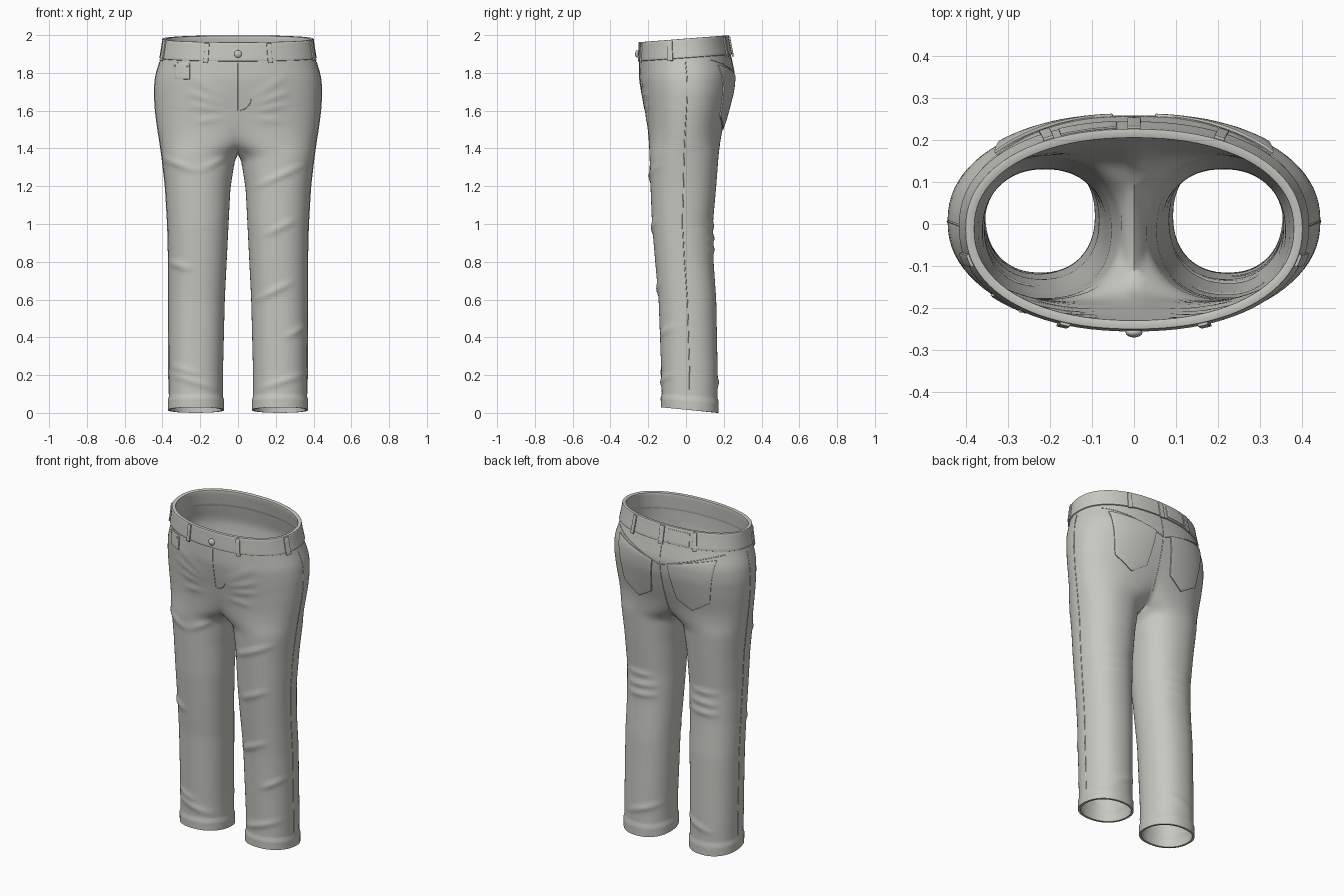
import bpy, bmesh, math
from mathutils import Vector

cube = bpy.data.objects.get("Cube")
if cube:
    bpy.data.objects.remove(cube, do_unlink=True)

cloth = bpy.data.materials.new("warm_grey_cloth")
cloth.use_nodes = True
GREY = (0.58, 0.58, 0.54, 1)
cloth.diffuse_color = GREY
cloth.node_tree.nodes["Principled BSDF"].inputs["Base Color"].default_value = GREY

# Half section by height: z, outer x, inner x, front y, back y
ROWS = [(0, .365, .08, -.127, .167), (.2, .367, .08, -.13, .168), (.6, .368, .07, -.145, .16),
        (.8, .368, .06, -.163, .146), (1, .373, .05, -.18, .142), (1.2, .385, .04, -.188, .16),
        (1.33, .4, .022, -.192, .17), (1.37, .405, .012, -.193, .173), (1.4, .41, -.055, -.195, .177),
        (1.44, .415, -.12, -.197, .182), (1.5, .425, -.21, -.202, .193), (1.6, .438, -.32, -.217, .222),
        (1.7, .444, -.4, -.235, .25), (1.78, .438, -.425, -.247, .258), (1.88, .408, -.408, -.248, .236),
        (1.98, .392, -.392, -.242, .217)]
POWER, SPLIT, CUT = 2.2, 1.4, .763
OUTER, INNER = 44, 16


def clamp(v):
    return max(0.0, min(1.0, v))


def linear(z):
    z = max(ROWS[0][0], min(ROWS[-1][0], z))
    for a, b in zip(ROWS, ROWS[1:]):
        if z <= b[0]:
            f = (z - a[0]) / (b[0] - a[0])
            return [p + (q - p) * f for p, q in zip(a, b)][1:]


def section(z, grow=0):
    """Centre and radii of the smoothed half section."""
    o, i, f, b = [sum(c) / 3 for c in zip(linear(z - .02), linear(z), linear(z + .02))]
    grow += .006 * clamp((.085 - z) / .015)
    return (o + i) / 2, (f + b) / 2, (o - i) / 2 + grow, (b - f) / 2 + grow


def power(v, e):
    return math.copysign(abs(v) ** e, v)


def around(t, z, grow=0):
    """Surface point at an angle, with the tilted waist and hems."""
    cx, cy, rx, ry = section(z, grow)
    x = cx + rx * power(math.cos(t), 2 / POWER)
    y = cy + ry * power(math.sin(t), 2 / POWER)
    tilt = .017 * y / .22 * clamp((z - 1.6) / .3) - .1 * (y - .02) * clamp((.3 - z) / .3)
    return Vector((x, y, z + tilt))


def on(x, z, side, grow=0):
    """Surface point at x on the front (-1) or back (1)."""
    cx, cy, rx, ry = section(z)
    d = max(-1, min(1, (abs(x) - cx) / rx))
    p = around(side * math.acos(power(d, POWER / 2)), z, grow)
    p.x = math.copysign(p.x, x)
    return p


def finish(obj, thickness=0, offset=-1, bevel=0, angle=40):
    obj.data.materials.append(cloth)
    bpy.ops.object.select_all(action='DESELECT')
    obj.select_set(True)
    bpy.context.view_layer.objects.active = obj
    if thickness:
        m = obj.modifiers.new("thickness", 'SOLIDIFY')
        m.thickness, m.offset = thickness, offset
        bpy.ops.object.modifier_apply(modifier=m.name)
    if bevel:
        m = obj.modifiers.new("rounding", 'BEVEL')
        m.width, m.segments, m.limit_method, m.angle_limit = bevel, 2, 'ANGLE', 1
        bpy.ops.object.modifier_apply(modifier=m.name)
    bpy.ops.object.shade_smooth_by_angle(angle=math.radians(angle))


def to_object(name, bm):
    mesh = bpy.data.meshes.new(name)
    bm.to_mesh(mesh)
    bm.free()
    obj = bpy.data.objects.new(name, mesh)
    bpy.context.collection.objects.link(obj)
    return obj


def half_ring(z, grow):
    cx, cy, rx, ry = section(z, grow)
    tc = math.acos(-max(0, min(CUT, cx / rx)) ** (POWER / 2))
    pts = [around(tc * (2 * i / OUTER - 1), z, grow) for i in range(OUTER + 1)]
    inner = [around(tc + (2 * math.pi - 2 * tc) * j / INNER, z, grow) for j in range(1, INNER)]
    if z >= SPLIT:
        pts[0].x = pts[-1].x = 0
    for j, p in enumerate(inner):
        p.x = 0 if z >= SPLIT else max(p.x, (SPLIT - z) * .4 if z > 1.35 else 0)
        p.z -= .03 * math.sin(math.pi * (j + 1) / INNER) * clamp((z - 1.1) / .3)
    return pts, inner


def shell(name, heights, grow=0):
    """Loft of both halves; below the split each half closes into a leg."""
    bm = bmesh.new()
    for s in (1, -1):
        last = None
        for z in heights:
            pts, inner = half_ring(z, grow)
            legs = z < SPLIT + .001
            ring = [bm.verts.new((p.x * s, p.y, p.z)) for p in (pts + inner if legs else pts)]
            if last:
                n = len(ring)
                for i in range(n if len(last) == n and legs else OUTER):
                    k = (i + 1) % n
                    f = [ring[i], ring[k], last[k], last[i]]
                    bm.faces.new(f if s > 0 else f[::-1])
            last = ring
    bmesh.ops.remove_doubles(bm, verts=bm.verts, dist=.0004)
    bm.normal_update()
    return bm


# Folds: x, z to x, z, side, height
PAIRED = [(.08, 1.66, .24, 1.78, -1, .006), (.09, 1.63, .26, 1.7, -1, .007), (.1, 1.6, .25, 1.63, -1, .006),
          (.1, 1.56, .22, 1.54, -1, .005), (.12, .87, .3, .86, 1, .008), (.12, .93, .3, .92, 1, .008),
          (.14, .99, .3, .99, 1, .007), (.1, .2, .28, .14, 1, .008), (.12, .13, .34, .2, -1, .008)]
SINGLE = [(-.4, 1.35, -.22, 1.28, -1, .009), (.1, 1.2, .34, 1.31, -1, .009), (.14, .94, .3, 1.02, -1, .008),
          (.1, .6, .28, .69, -1, .009), (-.37, .8, -.25, .76, -1, .009), (-.2, 1.28, -.06, 1.36, -1, .007),
          (-.35, .25, -.2, .2, -1, .007), (.25, .4, .36, .46, -1, .007)]
FOLDS = SINGLE + [(s * a, b, s * c, d, e, h) for a, b, c, d, e, h in PAIRED for s in (1, -1)]


def fold_height(co, normal):
    total = 0
    for x1, z1, x2, z2, side, h in FOLDS:
        dx, dz = x2 - x1, z2 - z1
        f = ((co.x - x1) * dx + (co.z - z1) * dz) / (dx * dx + dz * dz)
        if -.1 < f < 1.1:
            dist = ((co.x - x1) * dz - (co.z - z1) * dx) / math.hypot(dx, dz)
            taper = math.sin(math.pi * (f + .1) / 1.2)
            total += h * taper * math.exp(-(dist / .016) ** 2) * clamp(normal.y * side * 2)
    return total


# Trouser body with folds
heights = [SPLIT + .0135 * i for i in range(38, -1, -1)] + [.015 + .0137 * i for i in range(100, -1, -1)]
bm = shell("trousers", heights)
moves = [(v, v.normal * fold_height(v.co, v.normal)) for v in bm.verts]
for v, d in moves:
    v.co += d
finish(to_object("trousers", bm), .013, angle=60)

# Waistband
band = shell("waistband", [1.982 - .017 * i for i in range(7)], .008)
finish(to_object("waistband", band), .022, bevel=.003)


def along(points, f):
    f *= len(points) - 1
    i = min(int(f), len(points) - 2)
    (a, b), (c, d) = points[i], points[i + 1]
    return a + (c - a) * (f - i), b + (d - b) * (f - i)


def panel(name, top, bottom, place, thick, steps=12, mirror=1):
    """Plate lying on the surface between a top and a bottom line."""
    bm = bmesh.new()
    grid = []
    for r in range(steps + 1):
        row = []
        for c in range(steps + 1):
            (a, z), (b, w) = along(top, c / steps), along(bottom, c / steps)
            f = r / steps
            p = place(a + (b - a) * f, z + (w - z) * f)
            row.append(bm.verts.new((p.x * mirror, p.y, p.z)))
        grid.append(row)
    for r in range(steps):
        for c in range(steps):
            bm.faces.new((grid[r][c], grid[r + 1][c], grid[r + 1][c + 1], grid[r][c + 1]))
    bm.normal_update()
    face = bm.faces[:][0]
    mid = face.calc_center_median()
    if face.normal.x * mid.x + face.normal.y * mid.y < 0:
        bmesh.ops.reverse_faces(bm, faces=bm.faces)
    finish(to_object(name, bm), thick, 1, .002)


def seam(name, points, mirror=1):
    curve = bpy.data.curves.new(name, 'CURVE')
    curve.dimensions = '3D'
    curve.bevel_depth, curve.bevel_resolution = .0025, 1
    spline = curve.splines.new('POLY')
    spline.points.add(len(points) - 1)
    for q, p in zip(spline.points, points):
        q.co = (p.x * mirror, p.y, p.z, 1)
    obj = bpy.data.objects.new(name, curve)
    bpy.context.collection.objects.link(obj)
    curve.materials.append(cloth)


def back(x, z):
    return on(x, z, 1, -.002)


def front(x, z):
    return on(x, z, -1, -.002)


def belt(t, z):
    return around(t, z, .007)


def loop(name, t, half, mirror):
    panel(name, [(t - half, 1.975), (t + half, 1.975)], [(t - half, 1.868), (t + half, 1.868)],
          belt, .008, 4, mirror)


for s, label in ((1, "left"), (-1, "right")):
    # Back pockets, belt loops and seams on each side
    panel(label + "_back_pocket", [(.05, 1.77), (.33, 1.83)], [(.085, 1.56), (.18, 1.5), (.29, 1.57)],
          back, .009, 16, s)
    loop(label + "_front_loop", -1.19, .032, s)
    loop(label + "_side_loop", -.28, .06, s)
    loop(label + "_back_loop", 1.08, .035, s)
    seam(label + "_yoke_seam", [on(.36 * i / 14, 1.75 + .11 * i / 14, 1) for i in range(15)], s)
    seam(label + "_side_seam", [around(0, .1 + 1.76 * i / 60) for i in range(61)], s)
loop("center_back_loop", math.pi / 2, .028, 1)

# Waist patch, coin pocket and rivets
panel("waist_patch", [(1.65, 1.965), (1.98, 1.965)], [(1.65, 1.89), (1.98, 1.89)], belt, .005, 8)
panel("coin_pocket", [(-.34, 1.865), (-.255, 1.865)], [(-.335, 1.775), (-.255, 1.775)], front, .007, 6)


def stud(name, p, radius):
    bpy.ops.mesh.primitive_uv_sphere_add(segments=20, ring_count=10, radius=radius, location=p)
    obj = bpy.context.object
    obj.name = name
    obj.scale.y = .6
    finish(obj)


for i, x in enumerate((-.33, -.265)):
    stud("coin_pocket_rivet_%d" % i, on(x, 1.85, -1, .006), .006)
stud("waist_button", on(0, 1.92, -1, .012), .02)

# Fly stitching and centre seams
seam("fly_stitch", [on(.07 * math.cos(a * .13), 1.67 - .07 * math.sin(a * .13), -1) for a in range(12)])
seam("center_back_seam", [on(.0001, 1.45 + .42 * i / 20, 1) for i in range(21)])
seam("center_front_seam", [on(.0001, 1.6 + .27 * i / 14, -1) for i in range(15)])
